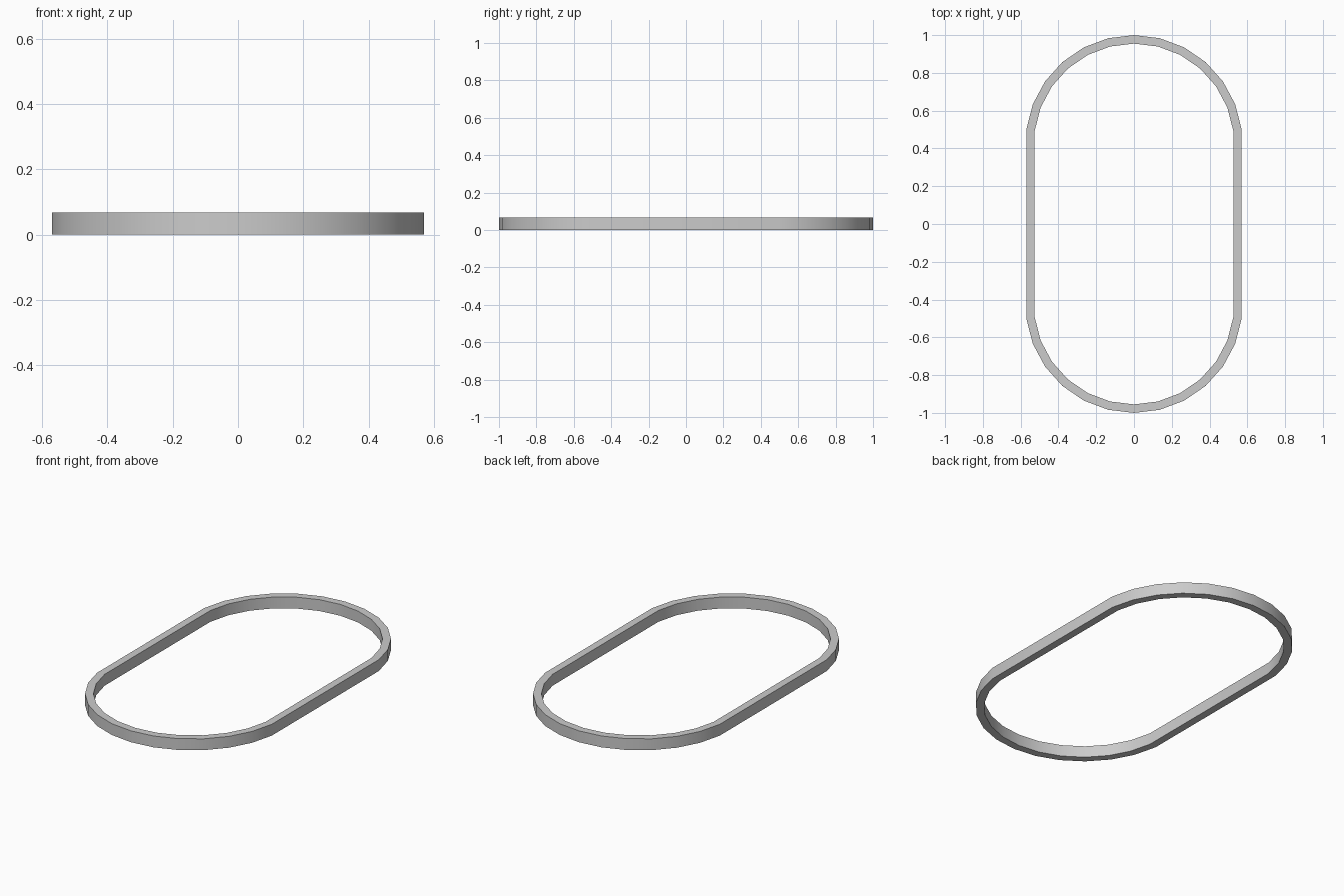
import bpy, bmesh
from math import sin, cos, radians

if "Cube" in bpy.data.objects:
    bpy.data.objects.remove(bpy.data.objects["Cube"])

HEIGHT = 0.067
CENTRE_Y = 0.425      # centre of each end arc
SWEEP = 82.5          # half-angle of each end arc
STEPS = 6             # segments per half arc


def outline(radius):
    """Elongated loop: two faceted arcs joined by straight sides."""
    angles = [radians(SWEEP * k / STEPS) for k in range(-STEPS, STEPS + 1)]
    back = [(radius * sin(a), CENTRE_Y + radius * cos(a)) for a in angles]
    return back + [(-x, -y) for x, y in back]


# Oval band: outer and inner walls with flat rims
bm = bmesh.new()
loops = [[bm.verts.new((x, y, z)) for x, y in outline(r)]
         for r, z in ((0.575, 0), (0.575, HEIGHT), (0.53, HEIGHT), (0.53, 0))]
n = len(loops[0])
for a, b in zip(loops, loops[1:] + loops[:1]):
    for i in range(n):
        j = (i + 1) % n
        bm.faces.new((a[i], a[j], b[j], b[i]))
bmesh.ops.recalc_face_normals(bm, faces=bm.faces)

mesh = bpy.data.meshes.new("oval_band")
bm.to_mesh(mesh)
bm.free()
band = bpy.data.objects.new("oval_band", mesh)
bpy.context.collection.objects.link(band)

# Smooth walls, sharp rims
bpy.context.view_layer.objects.active = band
band.select_set(True)
bpy.ops.object.shade_smooth_by_angle(angle=radians(30))
